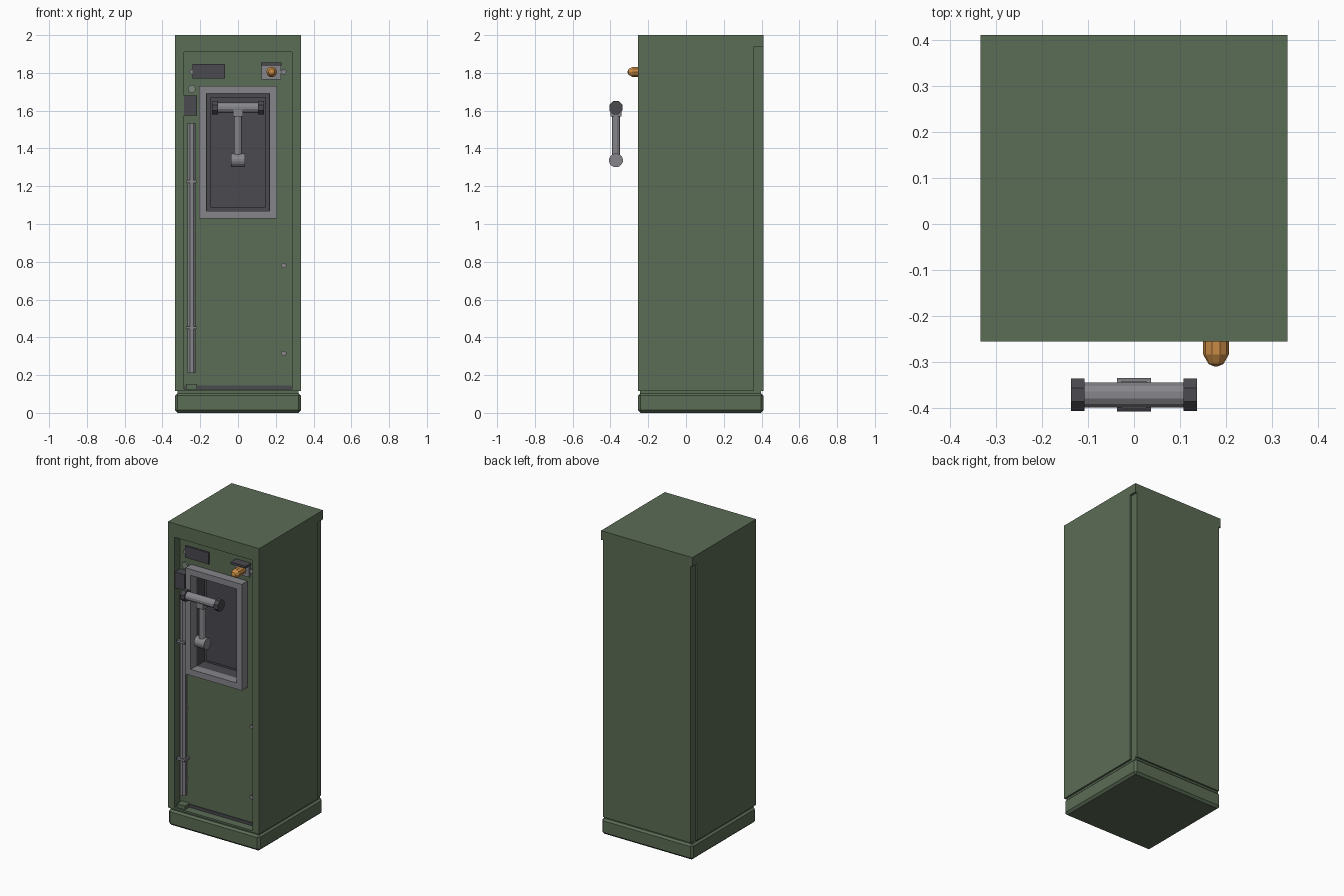
import bpy, bmesh, math
from mathutils import Vector

if "Cube" in bpy.data.objects:
    bpy.data.objects.remove(bpy.data.objects["Cube"])


def material(name, rgb):
    m = bpy.data.materials.new(name)
    m.diffuse_color = (*rgb, 1)
    m.use_nodes = True
    m.node_tree.nodes["Principled BSDF"].inputs["Base Color"].default_value = m.diffuse_color
    return m


GREEN = material("cabinet green", (0.105, 0.15, 0.092))
GREY = material("steel grey", (0.24, 0.24, 0.26))
DARK = material("dark grey", (0.068, 0.068, 0.08))
ORANGE = material("lamp orange", (0.58, 0.26, 0.06))
PALE = material("pale green grey", (0.2, 0.25, 0.2))


def finish(bm, name, mat):
    bmesh.ops.recalc_face_normals(bm, faces=bm.faces)
    me = bpy.data.meshes.new(name)
    bm.to_mesh(me)
    bm.free()
    me.materials.append(mat)
    ob = bpy.data.objects.new(name, me)
    bpy.context.collection.objects.link(ob)
    return ob


def box(name, x, y, z, mat, bevel=0):
    bm = bmesh.new()
    bmesh.ops.create_cube(bm, size=1)
    for v in bm.verts:
        v.co = [a + (c + 0.5) * (b - a) for c, (a, b) in zip(v.co, (x, y, z))]
    if bevel:
        bmesh.ops.bevel(bm, geom=bm.edges[:], offset=bevel, segments=1, affect='EDGES')
    return finish(bm, name, mat)


def turned(name, axis, origin, profile, mat, n=12):
    """Turned solid: profile is (radius, distance along axis)."""
    bm = bmesh.new()
    k = "xyz".index(axis)
    rings = []
    for r, d in profile:
        ring = []
        for i in range(n):
            t = 2 * math.pi * (i + 0.5) / n
            p = Vector(origin)
            p[k] += d
            p[(k + 1) % 3] += r * math.cos(t)
            p[(k + 2) % 3] += r * math.sin(t)
            ring.append(bm.verts.new(p))
        rings.append(ring)
    for a, b in zip(rings, rings[1:]):
        for i in range(n):
            j = (i + 1) % n
            bm.faces.new((a[i], a[j], b[j], b[i]))
    bm.faces.new(rings[0])
    bm.faces.new(rings[-1])
    return finish(bm, name, mat)


def cut(ob, *spans):
    """Subtract boxes from an object."""
    for x, y, z in spans:
        c = box("cutter", x, y, z, ob.data.materials[0])
        c.hide_render = True
        mod = ob.modifiers.new("cut", 'BOOLEAN')
        mod.operation, mod.solver, mod.object = 'DIFFERENCE', 'EXACT', c
        bpy.context.view_layer.objects.active = ob
        bpy.ops.object.modifier_apply(modifier=mod.name)
        bpy.data.objects.remove(c)


W, FRONT, DOOR, BACK = 0.333, -0.255, -0.195, 0.41

# Cabinet body: door recess, window pocket, stepped back corners
body = box("cabinet_body", (-W, W), (FRONT, BACK), (0.115, 2), GREEN)
cut(body,
    ((-0.285, 0.285), (-0.5, DOOR), (0.127, 1.91)),
    ((-0.165, 0.165), (-0.5, -0.115), (1.07, 1.69)),
    ((W - 0.013, 0.5), (0.36, 0.5), (0, 1.94)),
    ((-0.5, -W + 0.013), (0.36, 0.5), (0, 1.94)))
body.data.materials.append(DARK)
for f in body.data.polygons:
    c = f.center
    if -0.19 < c.y < 0 and abs(c.x) < 0.17 and 1.06 < c.z < 1.7:
        f.material_index = 1

# Plinth with shadow gap
box("plinth", (-W, W), (FRONT, BACK), (0, 0.105), GREEN, 0.014)
box("plinth_gap", (-W + 0.012, W - 0.012), (FRONT + 0.012, BACK - 0.012), (0.1, 0.12), GREEN)
box("door_bottom_seal", (-0.285, 0.285), (-0.2, -0.19), (0.127, 0.146), DARK)

# Window frame and its back panel
frame = box("window_frame", (-0.206, 0.206), (FRONT, DOOR), (1.03, 1.73), GREY)
cut(frame, ((-0.167, 0.167), (-0.5, 0), (1.07, 1.69)))
box("window_back_panel", (-0.145, 0.145), (-0.127, -0.11), (1.087, 1.672), DARK)

# Label plate, lamp with backplate and hood
box("label_plate", (-0.24, -0.07), (-0.207, DOOR), (1.77, 1.846), DARK)
box("lamp_backplate", (0.125, 0.228), (-0.21, DOOR), (1.765, 1.845), GREY)
box("lamp_hood", (0.122, 0.231), (-0.25, DOOR), (1.84, 1.854), DARK)
turned("lamp", "y", (0.178, 0, 1.805),
       [(0.028, -0.205), (0.028, -0.283), (0.016, -0.304), (0.004, -0.309)], ORANGE, 10)

# Rivets and lock button
for x in (-0.242, 0.242):
    for z in (0.315, 0.78, 1.805):
        turned("rivet", "y", (x, DOOR, z), [(0.014, 0.005), (0.014, -0.01)], GREY)
turned("lock_button", "y", (-0.245, DOOR, 1.715), [(0.021, 0.005), (0.021, -0.012)], PALE)

# Lock rod with box, clamps and foot
box("lock_box", (-0.285, -0.216), (-0.25, DOOR), (1.575, 1.68), DARK)
turned("lock_rod", "z", (-0.245, -0.22, 0), [(0.023, 0.21), (0.023, 1.535)], GREY, 8)
for z in (0.45, 1.225):
    box("rod_clamp", (-0.274, -0.216), (-0.248, DOOR), (z - 0.007, z + 0.007), GREY)
box("rod_foot", (-0.275, -0.216), (-0.245, DOOR), (0.124, 0.152), GREEN)

# T-shaped handle standing in front of the window
HY = -0.371
turned("handle_bar", "x", (0, HY, 1.616), [(0.028, -0.12), (0.028, 0.12)], GREY)
for s in (-1, 1):
    turned("handle_end_cap", "x", (0, HY, 1.616), [(0.038, s * 0.107), (0.038, s * 0.137)], DARK, 8)
box("handle_collar", (-0.027, 0.027), (HY - 0.03, HY + 0.03), (1.57, 1.605), GREY)
turned("handle_stem", "z", (0, HY, 0), [(0.022, 1.34), (0.022, 1.59)], GREY)
turned("handle_knob", "x", (0, HY, 1.337), [(0.037, -0.037), (0.037, 0.037)], GREY, 16)
